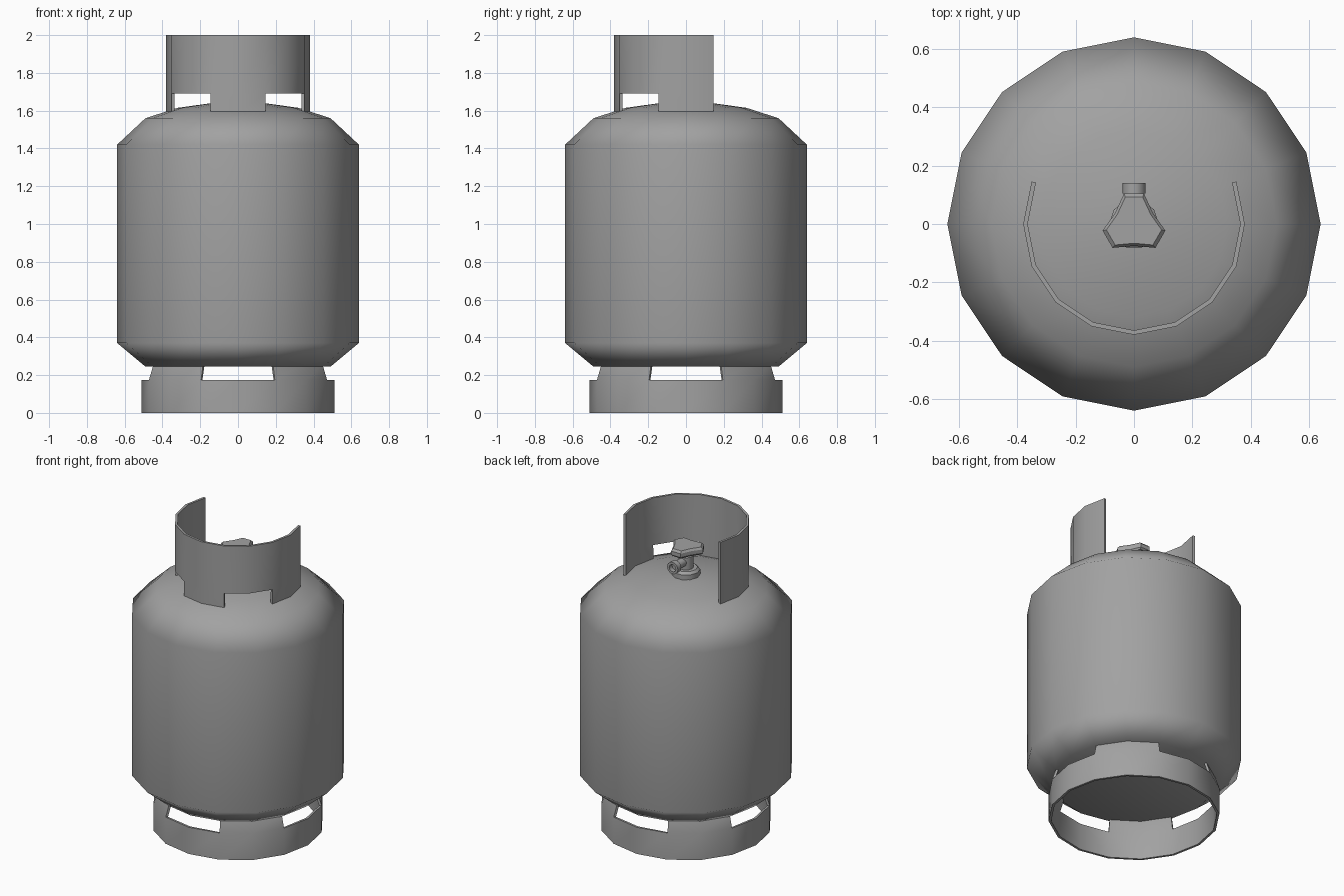
import bpy
import bmesh
from math import sin, cos, pi, radians
from mathutils import Matrix

cube = bpy.data.objects.get("Cube")
if cube:
    bpy.data.objects.remove(cube, do_unlink=True)

grey = bpy.data.materials.new("painted_grey")
grey.use_nodes = True
COLOUR = (0.36, 0.36, 0.36, 1)
grey.diffuse_color = COLOUR
grey.node_tree.nodes["Principled BSDF"].inputs["Base Color"].default_value = COLOUR

STEP = pi / 8  # the large round parts have sixteen sides


def finish(name, bm, sharp=40, thickness=0):
    """Turn a bmesh into a smooth shaded object, optionally thickened inward."""
    mesh = bpy.data.meshes.new(name)
    bm.to_mesh(mesh)
    bm.free()
    mesh.materials.append(grey)
    obj = bpy.data.objects.new(name, mesh)
    bpy.context.collection.objects.link(obj)
    bpy.context.view_layer.objects.active = obj
    if thickness:
        mod = obj.modifiers.new("thickness", 'SOLIDIFY')
        mod.thickness = thickness
        mod.offset = -1
        mod.use_even_offset = True
        bpy.ops.object.modifier_apply(modifier=mod.name)
    obj.data.shade_smooth()
    obj.data.set_sharp_from_angle(angle=radians(sharp))
    return obj


def lathe(name, profile, sides, matrix=Matrix(), sharp=40):
    """Revolve (radius, height) points around the vertical axis."""
    bm = bmesh.new()
    rings = [[bm.verts.new((r * cos(2 * pi * i / sides), r * sin(2 * pi * i / sides), z))
              for i in range(sides)] for r, z in profile]
    for low, high in zip(rings, rings[1:]):
        for i in range(sides):
            j = (i + 1) % sides
            bm.faces.new((low[i], low[j], high[j], high[i]))
    bmesh.ops.remove_doubles(bm, verts=bm.verts, dist=0.0001)
    bmesh.ops.recalc_face_normals(bm, faces=bm.faces)
    bm.transform(matrix)
    return finish(name, bm, sharp)


def wall(name, segments, tabs, band, tab):
    """Curved sheet wall; band and tab are pairs of (radius, height)."""
    bm = bmesh.new()

    def panel(seg, low, high):
        corners = [(seg, low), (seg + 1, low), (seg + 1, high), (seg, high)]
        bm.faces.new([bm.verts.new((r * cos(s * STEP), r * sin(s * STEP), z))
                      for s, (r, z) in corners])

    for seg in segments:
        panel(seg, *band)
        if seg in tabs:
            panel(seg, *tab)
    bmesh.ops.remove_doubles(bm, verts=bm.verts, dist=0.0001)
    return finish(name, bm, 40, 0.015)


# Tank body with domed shoulder and chamfered base
tank = lathe("tank", [(0, 0.245), (0.49, 0.245), (0.64, 0.37), (0.64, 1.42),
                      (0.49, 1.56), (0.32, 1.615), (0.14, 1.64), (0, 1.648)], 16, sharp=80)
tank.modifiers.new("even_shading", 'WEIGHTED_NORMAL')

# Foot ring with four tabs welded to the tank
wall("foot_ring", range(16), [s for s in range(16) if s % 4 in (1, 2)],
     ((0.51, 0), (0.51, 0.175)), ((0.51, 0.175), (0.485, 0.255)))

# Guard collar, open at the back, standing on three tabs
wall("guard_collar", range(-9, 1), (-9, -8, -5, -4, -1, 0),
     ((0.38, 1.69), (0.38, 2)), ((0.38, 1.59), (0.38, 1.69)))

# Valve base, stem and outlet
lathe("valve_base", [(0, 1.63), (0.085, 1.63), (0.085, 1.675), (0.07, 1.69), (0, 1.69)], 10)
lathe("valve_stem", [(0, 1.68), (0.045, 1.68), (0.045, 1.77), (0.025, 1.78),
                     (0.025, 1.80), (0, 1.80)], 10)
toward_back = Matrix.Translation((0, 0, 1.735)) @ Matrix.Rotation(-pi / 2, 4, 'X')
lathe("valve_outlet", [(0, 0), (0.028, 0), (0.028, 0.105), (0.04, 0.105), (0.04, 0.14),
                       (0.024, 0.14), (0.024, 0.11), (0, 0.11)], 10, toward_back)

# Three-lobed hand wheel
bm = bmesh.new()
layers = []
for scale, z in ((0.9, 1.79), (1, 1.8), (1, 1.825), (0.88, 1.838)):
    ring = []
    for lobe in range(3):
        for offset, radius in ((-18, 0.11), (18, 0.11), (60, 0.075)):
            a = radians(90 + 120 * lobe + offset)
            ring.append(bm.verts.new((scale * radius * cos(a), scale * radius * sin(a), z)))
    layers.append(ring)
for low, high in zip(layers, layers[1:]):
    for i in range(9):
        j = (i + 1) % 9
        bm.faces.new((low[i], low[j], high[j], high[i]))
bm.faces.new(layers[0][::-1])
bm.faces.new(layers[-1])
finish("hand_wheel", bm, 30)
